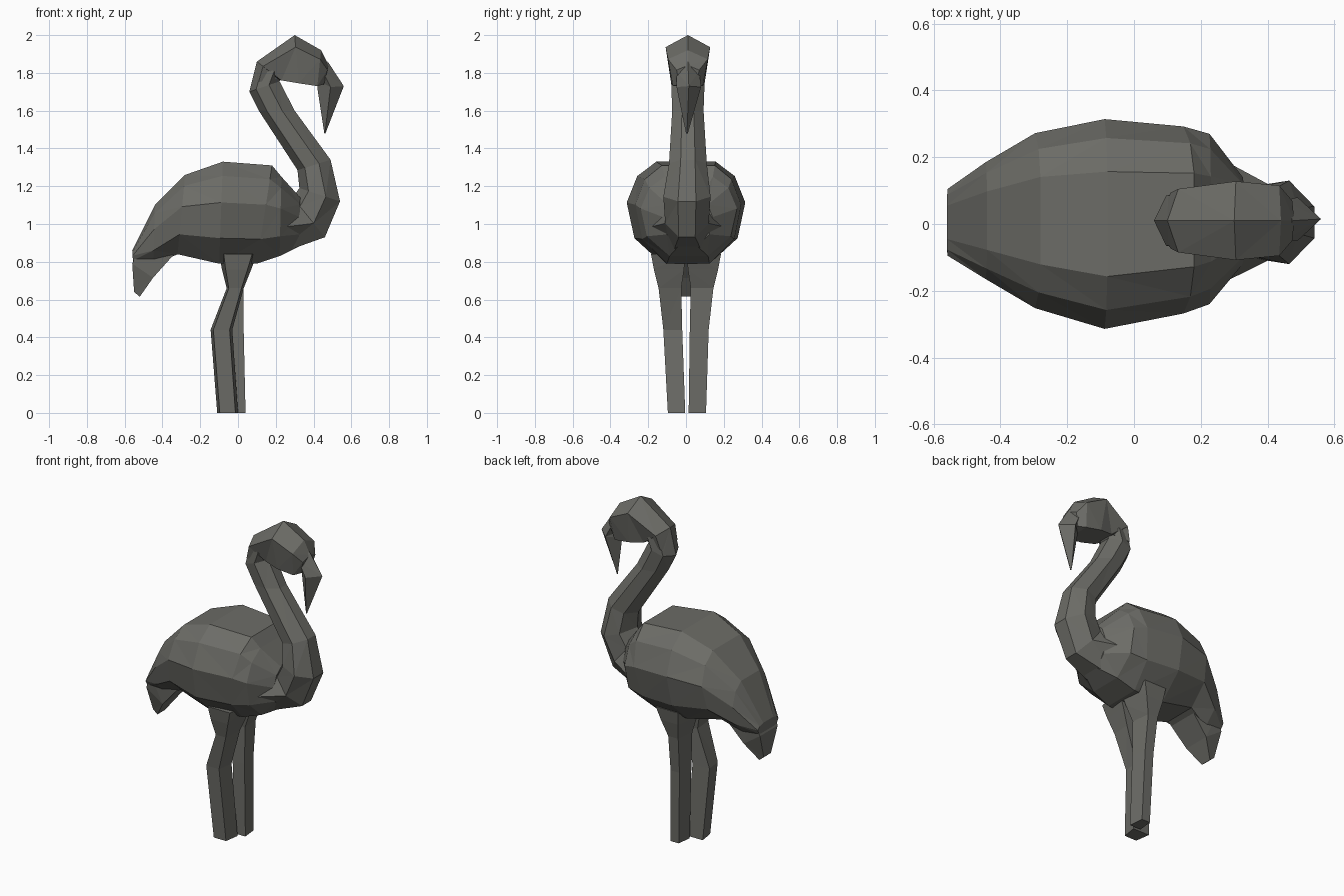
import bpy, bmesh, math

# Dark warm grey for every part
grey = bpy.data.materials.new("dark_grey")
grey.diffuse_color = (0.15, 0.15, 0.135, 1)


def loft(name, section, rings):
    """Skin flat triangles over rings (top_x, top_z, bottom_x, bottom_z, half_width, centre_y)."""
    bm = bmesh.new()
    loops = []
    for tx, tz, bx, bz, w, cy in rings:
        mx, mz, hx, hz = (tx + bx) / 2, (tz + bz) / 2, (tx - bx) / 2, (tz - bz) / 2
        loops.append([bm.verts.new((mx + hx * u, cy + w * v, mz + hz * u)) for v, u in section])
    n = len(section)
    for a, b in zip(loops, loops[1:]):
        for i in range(n):
            j = (i + 1) % n
            bm.faces.new((a[i], a[j], b[j], b[i]))
    bm.faces.new(loops[0])
    bm.faces.new(loops[-1])
    bmesh.ops.triangulate(bm, faces=bm.faces[:])
    bmesh.ops.recalc_face_normals(bm, faces=bm.faces[:])
    me = bpy.data.meshes.new(name)
    bm.to_mesh(me)
    bm.free()
    me.materials.append(grey)
    ob = bpy.data.objects.new(name, me)
    bpy.context.collection.objects.link(ob)
    return ob


# Cross-sections as (sideways, along) factors
half = [(0.5, 1), (0.82, 0.72), (1, 0.2), (0.87, -0.5), (0.4, -1)]
body_sec = half + [(-v, u) for v, u in reversed(half)]
neck_sec = [(0.38, 1), (1, 0.3), (0.85, -0.55), (0, -1), (-0.85, -0.55), (-1, 0.3), (-0.38, 1)]
head_sec = [(0.75, 1), (1, -0.5), (0, -1), (-1, -0.5), (-0.75, 1)]
diamond = [(0, 1), (1, 0), (0, -1), (-1, 0)]
square = [(1, 1), (1, -1), (-1, -1), (-1, 1)]

# Rounded body
loft("body", body_sec, [
    (-0.56, 0.86, -0.555, 0.79, 0.10, 0.005),
    (-0.44, 1.10, -0.45, 0.78, 0.175, 0.01),
    (-0.28, 1.26, -0.32, 0.84, 0.262, 0.01),
    (-0.08, 1.33, -0.10, 0.79, 0.314, 0),
    (0.18, 1.31, 0.10, 0.79, 0.28, 0.012),
    (0.23, 1.25, 0.22, 0.83, 0.255, 0.015),
    (0.33, 1.14, 0.32, 0.88, 0.13, 0.01)])

# Drooping tail
loft("tail", square, [
    (-0.52, 0.88, -0.32, 0.86, 0.10, 0),
    (-0.56, 0.79, -0.45, 0.715, 0.085, 0),
    (-0.55, 0.64, -0.52, 0.615, 0.035, 0)])

# Chest and S-shaped neck
loft("neck", neck_sec, [
    (0.18, 0.83, 0.20, 1.25, 0.225, 0.01),
    (0.46, 0.93, 0.29, 1.14, 0.115, 0.005),
    (0.54, 1.12, 0.325, 1.19, 0.125, 0.005),
    (0.49, 1.34, 0.315, 1.285, 0.10, 0.01),
    (0.30, 1.60, 0.11, 1.60, 0.083, 0.01),
    (0.22, 1.755, 0.06, 1.70, 0.088, 0.01),
    (0.24, 1.78, 0.10, 1.86, 0.09, 0.01)])

# Head with flat throat and ridged crown
loft("head", head_sec, [
    (0.21, 1.77, 0.075, 1.745, 0.083, 0.01),
    (0.23, 1.76, 0.10, 1.86, 0.095, 0.01),
    (0.32, 1.745, 0.30, 2.00, 0.118, 0.01),
    (0.42, 1.73, 0.44, 1.92, 0.105, 0.01),
    (0.455, 1.74, 0.48, 1.84, 0.06, 0.01)])

# Hooked beak
loft("beak", diamond, [
    (0.475, 1.86, 0.42, 1.76, 0.06, 0.01),
    (0.56, 1.73, 0.42, 1.72, 0.065, 0.015),
    (0.463, 1.48, 0.457, 1.48, 0.005, 0.005)])

# Legs, each with a backward knee and an outer face narrower than the inner
for name, side, knee, foot, fy in (("near_leg", -1, (-0.03, -0.145), (0.0, -0.11), -0.05),
                                   ("far_leg", 1, (0.03, -0.05), (0.04, -0.035), 0.06)):
    leg_sec = [(side, 0.75), (side, -0.75), (-side, -1), (-side, 1)]
    loft(name, leg_sec, [
        (0.10, 0.84, -0.10, 0.84, 0.09, 0.095 * side),
        (0.07, 0.76, -0.085, 0.76, 0.08, 0.09 * side),
        (0.03, 0.66, -0.06, 0.66, 0.06, 0.085 * side),
        (knee[0], 0.44, knee[1], 0.44, 0.05, 0.07 * side),
        (foot[0], 0.0, foot[1], 0.0, 0.046, fy)])
